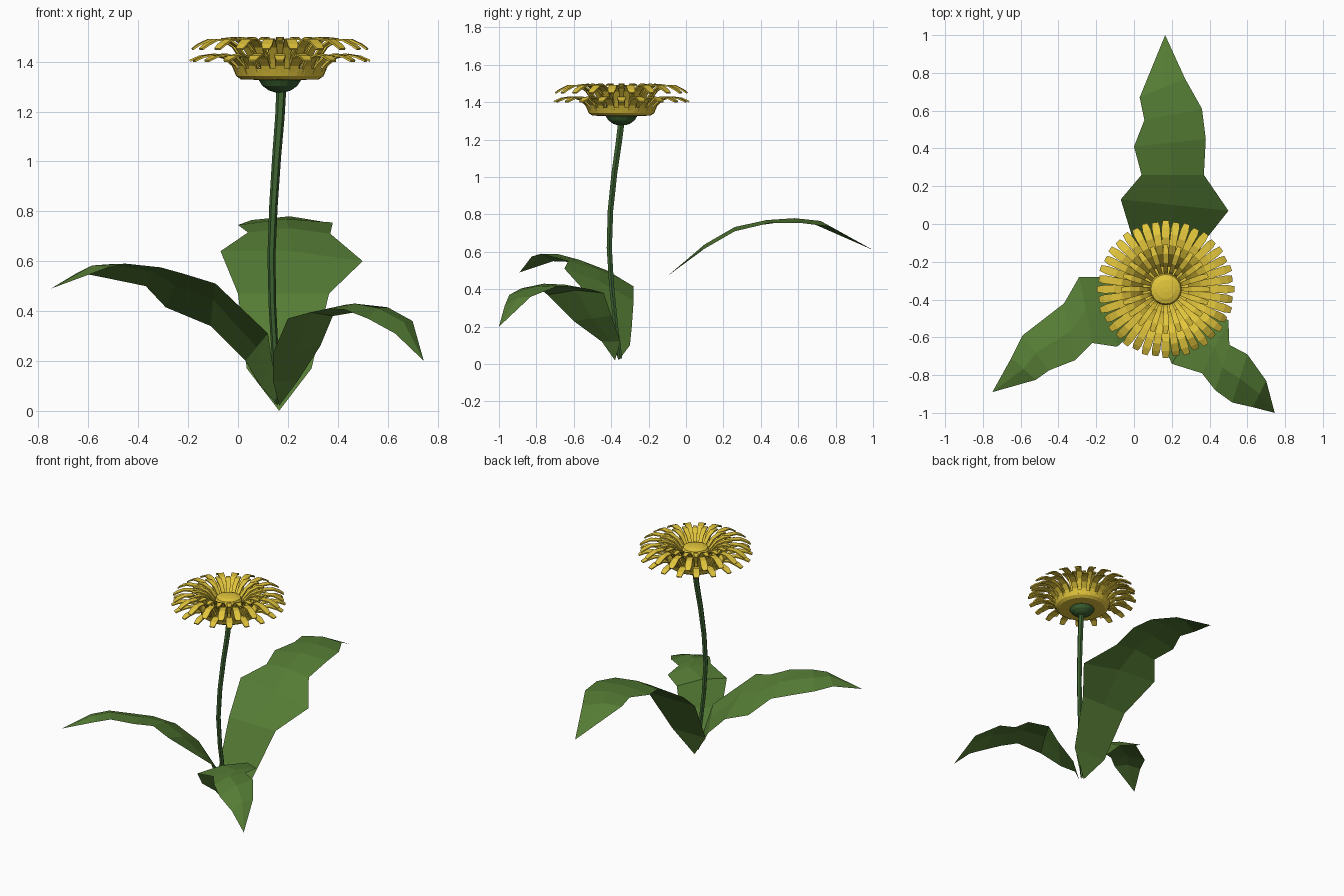
import bpy, math
from mathutils import Vector, Matrix

if "Cube" in bpy.data.objects:
    bpy.data.objects.remove(bpy.data.objects["Cube"])

CX, CY = 0.168, -0.345          # flower axis


def material(name, rgb):
    m = bpy.data.materials.new(name)
    m.diffuse_color = (*rgb, 1)
    m.use_nodes = True
    m.node_tree.nodes["Principled BSDF"].inputs["Base Color"].default_value = m.diffuse_color
    return m


LEAF = material("leaf_green", (0.09, 0.20, 0.035))
STEM = material("stem_green", (0.045, 0.12, 0.03))
YELLOW = material("petal_yellow", (0.76, 0.56, 0.045))


def make(name, verts, faces, mat, smooth=False):
    me = bpy.data.meshes.new(name)
    me.from_pydata([tuple(v) for v in verts], [], faces)
    me.validate()
    me.materials.append(mat)
    ob = bpy.data.objects.new(name, me)
    bpy.context.collection.objects.link(ob)
    for p in me.polygons:
        p.use_smooth = smooth
    return ob


def lathe(name, profile, mat, n=20):
    """Revolve (radius, z) points around the flower axis and cap both ends."""
    verts = [(CX + r * math.cos(2 * math.pi * i / n), CY + r * math.sin(2 * math.pi * i / n), z)
             for r, z in profile for i in range(n)]
    faces = [(k * n + i, k * n + (i + 1) % n, (k + 1) * n + (i + 1) % n, (k + 1) * n + i)
             for k in range(len(profile) - 1) for i in range(n)]
    faces += [tuple(reversed(range(n))), tuple(range((len(profile) - 1) * n, len(profile) * n))]
    return make(name, verts, faces, mat)


def leaf(name, base, left, right, tip, rise=0.02):
    """Low-poly blade between two edge rails, with a raised midrib."""
    verts, faces = [], []
    for k, (a, b) in enumerate(zip([base] + left + [tip], [base] + right + [tip])):
        a, b = Vector(a), Vector(b)
        mid = (a + b) / 2
        if 2 < k <= len(left):
            mid.z += rise
        verts += [a, mid, b]
    for k in range(len(left) + 1):
        for j in (0, 1):
            q = k * 3 + j
            if k == 0:
                faces.append((q, q + 4, q + 3))
            elif k == len(left):
                faces.append((q, q + 1, q + 3))
            else:
                faces.append((q, q + 1, q + 4, q + 3))
    return make(name, verts, faces, LEAF)


def petal_ring(name, path, count, w0, w1, phase=0.0, t=0.008):
    """Ring of thin curved strap petals following an (r, z) path."""
    verts, faces = [], []
    m = len(path)
    for i in range(count):
        rot = Matrix.Rotation(2 * math.pi * (i + phase) / count, 3, 'Z')
        o = len(verts)
        for k, (r, z) in enumerate(path):
            p, q = path[max(k - 1, 0)], path[min(k + 1, m - 1)]
            d = Vector((q[0] - p[0], 0, q[1] - p[1])).normalized()
            nrm = Vector((-d.z, 0, d.x)) * t / 2
            w = (w0 + (w1 - w0) * min(1, k / (m - 2))) / 2
            if k == m - 1:
                w *= 0.7
            for s, u in ((-1, -1), (1, -1), (1, 1), (-1, 1)):
                v = Vector((r, s * w, z)) + nrm * u
                verts.append(rot @ v + Vector((CX, CY, 0)))
        for k in range(m - 1):
            for j in range(4):
                a, b = o + k * 4 + j, o + k * 4 + (j + 1) % 4
                faces.append((a, b, b + 4, a + 4))
        e = o + (m - 1) * 4
        faces += [(o + 3, o + 2, o + 1, o), (e, e + 1, e + 2, e + 3)]
    return make(name, verts, faces, YELLOW)


# Leaves
leaf("back_leaf", (.165, -.33, 0),
     [(.035, -.27, .17), (0, -.1, .47), (-.07, .13, .64), (.04, .26, .715),
      (0, .41, .745), (.055, .55, .765), (.03, .67, .755)],
     [(.295, -.27, .17), (.365, -.1, .47), (.5, .07, .6), (.37, .26, .71),
      (.38, .45, .755), (.36, .61, .755), (.27, .77, .735)],
     (.165, 1, .61))
leaf("left_leaf", (.16, -.36, .02),
     [(.14, -.42, .18), (.12, -.47, .31), (-.09, -.65, .51), (-.22, -.63, .55),
      (-.31, -.72, .575), (-.45, -.775, .59), (-.52, -.825, .575)],
     [(.09, -.3, .1), (.03, -.29, .2), (-.11, -.28, .34), (-.29, -.28, .415),
      (-.37, -.42, .5), (-.59, -.59, .545), (-.65, -.71, .55)],
     (-.75, -.89, .49))
leaf("right_leaf", (.165, -.38, .02),
     [(.14, -.45, .12), (.14, -.6, .23), (.2, -.74, .37), (.36, -.79, .41),
      (.43, -.88, .405), (.52, -.945, .37), (.63, -.97, .31)],
     [(.24, -.35, .12), (.33, -.4, .26), (.38, -.44, .38), (.5, -.51, .4),
      (.505, -.64, .415), (.6, -.69, .415), (.7, -.83, .36)],
     (.745, -1, .2))

# Stem: tapered hexagonal tube along a gentle curve
path = [(.16, -.352, .03), (.15, -.375, .2), (.138, -.398, .42), (.134, -.41, .62),
        (.142, -.404, .82), (.155, -.383, 1.02), (.168, -.36, 1.18), (.174, -.345, 1.3)]
sv, sf = [], []
for k, p in enumerate(path):
    r = 0.013 + 0.007 * k / (len(path) - 1)
    for i in range(6):
        a = i * math.pi / 3
        sv.append((p[0] + r * math.cos(a), p[1] + r * math.sin(a), p[2]))
for k in range(len(path) - 1):
    for i in range(6):
        a, b = k * 6 + i, k * 6 + (i + 1) % 6
        sf.append((a, b, b + 6, a + 6))
make("stem", sv, sf, STEM)

# Flower head
lathe("calyx", [(.02, 1.277), (.045, 1.285), (.07, 1.303), (.084, 1.325), (.08, 1.335)], STEM, 16)
lathe("flower_cup", [(.07, 1.327), (.155, 1.328), (.175, 1.342), (.188, 1.372),
                     (.178, 1.372), (.16, 1.35), (.07, 1.345)], YELLOW, 32)
lathe("flower_disc", [(.08, 1.345), (.085, 1.44), (.078, 1.455), (.05, 1.465), (.015, 1.469)], YELLOW, 20)
petal_ring("outer_petals", [(.17, 1.345), (.19, 1.385), (.225, 1.415), (.275, 1.428),
                            (.325, 1.42), (.362, 1.403)], 20, .036, .044)
petal_ring("middle_petals", [(.125, 1.35), (.155, 1.41), (.19, 1.46), (.235, 1.488),
                             (.29, 1.487), (.33, 1.468), (.355, 1.45)], 20, .03, .044, .5)
petal_ring("inner_petals", [(.075, 1.37), (.1, 1.43), (.14, 1.475), (.19, 1.495),
                            (.235, 1.49)], 20, .018, .032)
